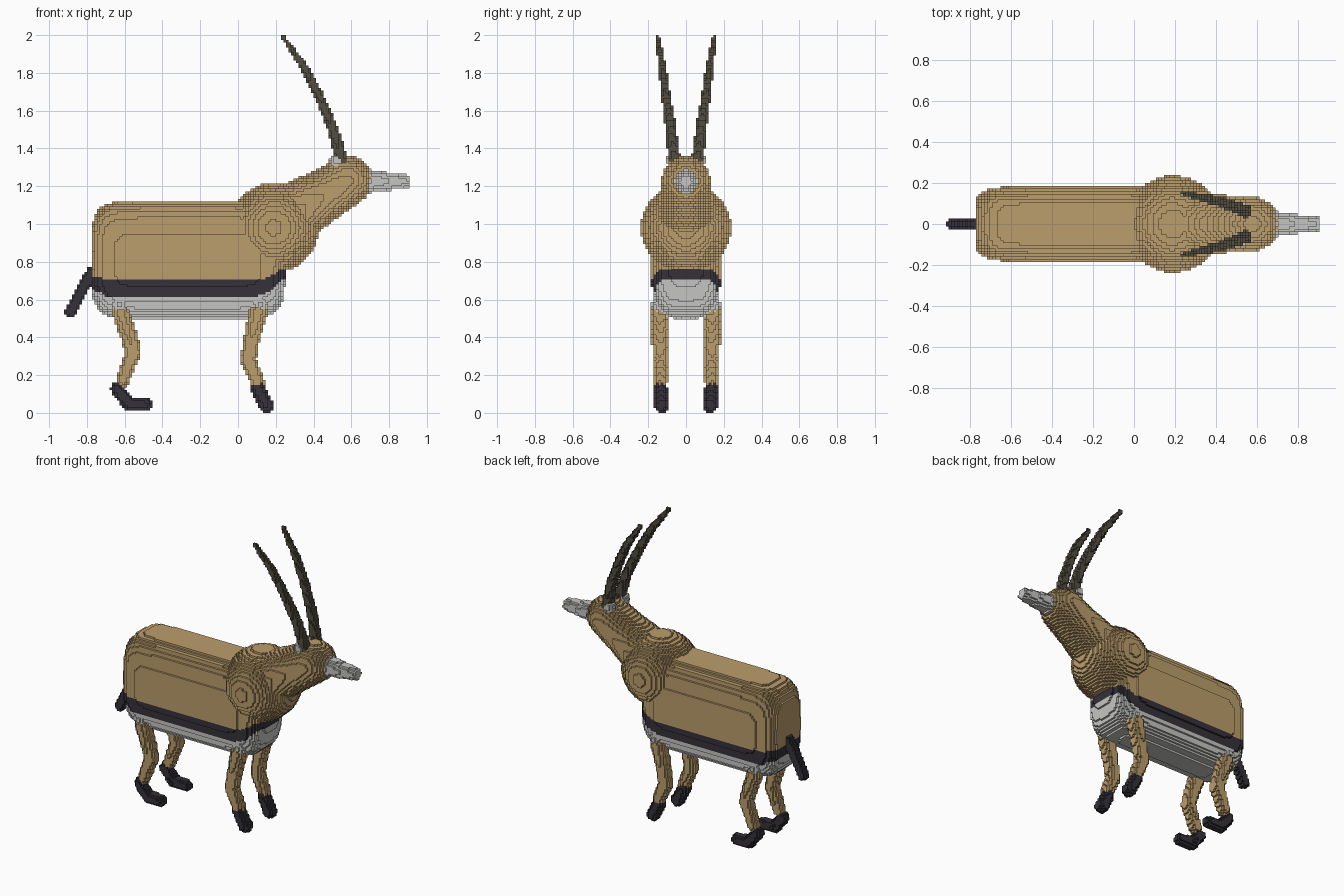
import bpy, bmesh, math
from mathutils import Vector

if "Cube" in bpy.data.objects:
    bpy.data.objects.remove(bpy.data.objects["Cube"], do_unlink=True)

H = 2 / 150          # block size
owner = {}           # filled block -> part name


def material(name, rgb):
    m = bpy.data.materials.new(name)
    m.use_nodes = True
    m.diffuse_color = (*rgb, 1)
    m.node_tree.nodes["Principled BSDF"].inputs["Base Color"].default_value = (*rgb, 1)
    return m


tan = material("tan coat", (0.50, 0.34, 0.15))
dark = material("charcoal", (0.035, 0.032, 0.042))
white = material("pale grey", (0.56, 0.56, 0.55))
brown = material("horn brown", (0.085, 0.075, 0.052))


def fill(part, low, high, inside):
    """Fill every free block whose centre is inside the shape."""
    spans = [range(math.floor(a / H) - 1, math.ceil(b / H) + 1) for a, b in zip(low, high)]
    for i in spans[0]:
        for j in spans[1]:
            for k in spans[2]:
                if (i, j, k) not in owner and inside(Vector((i + .5, j + .5, k + .5)) * H):
                    owner[i, j, k] = part


def limb(part, points, flat_ends=False):
    """Chain of tapered rods through (x, y, z, radius) points."""
    for a, b in zip(points, points[1:]):
        p, q = Vector(a[:3]), Vector(b[:3])
        r, s = a[3], b[3]
        d = q - p

        def inside(c):
            t = (c - p).dot(d) / d.length_squared
            if flat_ends and not 0 <= t <= 1:
                return False
            t = min(max(t, 0), 1)
            return (c - p - d * t).length <= r + (s - r) * t

        m = max(r, s)
        fill(part, [min(u, v) - m for u, v in zip(p, q)],
             [max(u, v) + m for u, v in zip(p, q)], inside)


def ball(part, x, y, z, r):
    c = Vector((x, y, z))
    fill(part, [v - r for v in c], [v + r for v in c], lambda p: (p - c).length <= r)


def body_shape(p):
    u, v, w = abs(p.x + .265) / .515, abs(p.y) / .183, abs(p.z - .81) / .312
    return u ** 10 + v ** 4 + w ** 3.5 <= 1


def coat(p):
    """Pale belly, dark flank stripe that rises at both ends, tan back."""
    front = min(max((p.x - .1) / .13, 0), 1)
    rear = min(max((-.7 - p.x) / .06, 0), 1)
    if p.z < .62 + .08 * front ** 2 + .03 * rear:
        return 2
    return 1 if p.z < .707 + .055 * front ** 2 + .015 * rear else 0


# Trunk, shoulder, neck and head
fill("body", (-.8, -.2, .48), (.27, .2, 1.14), body_shape)
ball("shoulders", .19, 0, .98, .237)
limb("neck", [(.28, 0, 1.05, .165), (.45, 0, 1.15, .14), (.58, 0, 1.23, .13)])
limb("muzzle", [(.66, 0, 1.225, .075), (.72, 0, 1.225, .056), (.82, 0, 1.225, .045),
                (.91, 0, 1.225, .033)], True)
limb("tail", [(-.77, 0, .75, .032), (-.83, 0, .65, .032), (-.885, 0, .535, .032)])

# Paired parts, right then left
for side, s in (("right", -1), ("left", 1)):
    y = s * .137
    ball(side + "_front_hip", .12, y, .575, .045)
    ball(side + "_rear_hip", -.63, y, .575, .045)
    limb(side + "_front_hoof", [(.105, y, .13, .038), (.15, y * .95, .042, .04)])
    limb(side + "_rear_hoof", [(-.64, y, .125, .035), (-.575, y, .05, .038),
                               (-.485, y, .045, .033)])
    limb(side + "_front_leg", [(.105, y, .53, .05), (.075, y, .4, .043),
                               (.055, y, .28, .042), (.105, y, .16, .037)])
    limb(side + "_rear_leg", [(-.62, y, .53, .048), (-.575, y, .4, .044),
                              (-.555, y, .32, .042), (-.61, y, .17, .035)])
    limb(side + "_horn", [(.55, s * .06, 1.33, .033), (.505, s * .08, 1.5, .029),
                          (.43, s * .107, 1.68, .025), (.345, s * .128, 1.84, .021),
                          (.24, s * .15, 1.985, .012)])
    ball(side + "_ear", .523, s * .07, 1.335, .037)

# Skin each part with the block faces that touch open air
COLOURS = {"shoulders": tan, "neck": tan, "muzzle": white, "tail": dark, "hip": white,
           "hoof": dark, "leg": tan, "horn": brown, "ear": white}
STEPS = [(axis, sign) for axis in range(3) for sign in (0, 1)]
parts = {}
for cell, part in owner.items():
    parts.setdefault(part, []).append(cell)

for part, cells in parts.items():
    bm = bmesh.new()
    verts = {}
    for cell in cells:
        for axis, sign in STEPS:
            near = list(cell)
            near[axis] += 2 * sign - 1
            if tuple(near) in owner:
                continue
            ring = []
            for a, b in ((0, 0), (1, 0), (1, 1), (0, 1))[::2 * sign - 1]:
                corner = list(cell)
                corner[axis] += sign
                corner[(axis + 1) % 3] += a
                corner[(axis + 2) % 3] += b
                key = tuple(corner)
                if key not in verts:
                    verts[key] = bm.verts.new(Vector(key) * H)
                ring.append(verts[key])
            face = bm.faces.new(ring)
            if part == "body":
                face.material_index = coat((Vector(cell) + Vector((.5, .5, .5))) * H)
    mesh = bpy.data.meshes.new(part)
    bm.to_mesh(mesh)
    bm.free()
    mats = (tan, dark, white) if part == "body" else (COLOURS[part.split("_")[-1]],)
    for m in mats:
        mesh.materials.append(m)
    bpy.context.collection.objects.link(bpy.data.objects.new(part, mesh))
